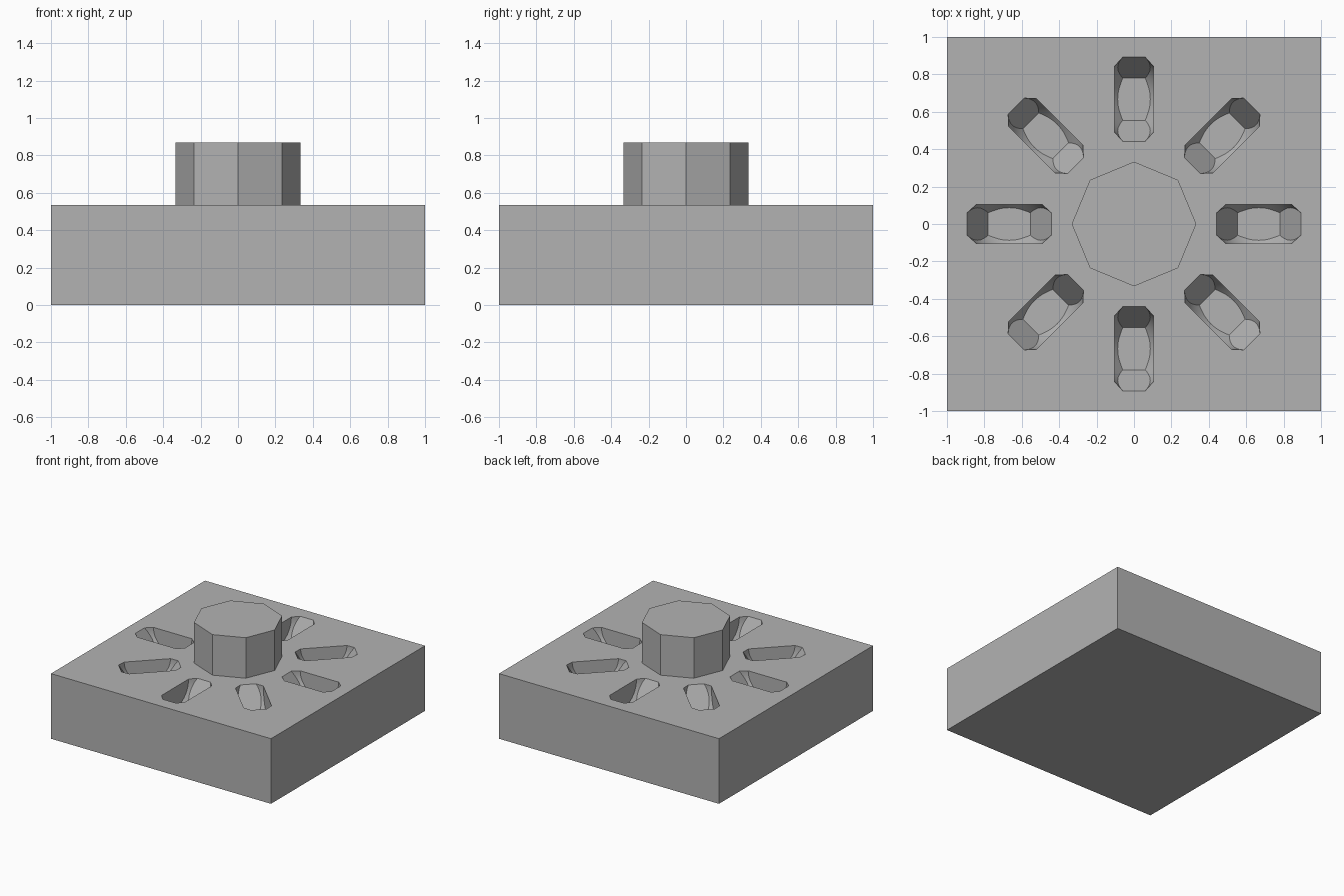
import bpy
import bmesh
from math import radians, cos, sin, pi
from mathutils import Matrix, Vector

BASE_H = 0.535
BOSS_TOP = 0.868
SLOT_DIST = 0.667      # centre of each slot from the middle
APOTHEM = 0.195        # hexagon centre to flat
RIM = 0.175            # radius where the chamfer meets the flat side
HALF_W = 0.105         # half the slot width
STEPS = 72             # samples around one cutter

old = bpy.data.objects.get("Cube")
if old:
    bpy.data.objects.remove(old, do_unlink=True)

grey = bpy.data.materials.new("plain grey")
grey.use_nodes = True
colour = (0.45, 0.45, 0.45, 1)
grey.diffuse_color = colour
grey.node_tree.nodes["Principled BSDF"].inputs["Base Color"].default_value = colour


def chamfered_hexagon(bm, turn):
    """Hexagonal prism with conical chamfers, its axis across the radial slot."""
    rings = [[], [], [], []]
    for i in range(STEPS):
        a = 2 * pi * i / STEPS
        off = (a % (pi / 3)) - pi / 6
        r = APOTHEM / cos(off)
        h = HALF_W - 0.9 * (r - RIM)
        for ring, (rad, y) in zip(rings, ((RIM, -HALF_W), (r, -h), (r, h), (RIM, HALF_W))):
            p = Vector((SLOT_DIST + rad * cos(a), y, BASE_H + rad * sin(a)))
            ring.append(bm.verts.new(turn @ p))
    for lower, upper in zip(rings, rings[1:]):
        for i in range(STEPS):
            j = (i + 1) % STEPS
            bm.faces.new((lower[i], upper[i], upper[j], lower[j]))
    bm.faces.new(rings[0])
    bm.faces.new(rings[3][::-1])


# Cutter: eight chamfered hexagons in a circle
bm = bmesh.new()
for k in range(8):
    chamfered_hexagon(bm, Matrix.Rotation(k * pi / 4, 3, "Z"))
bmesh.ops.recalc_face_normals(bm, faces=bm.faces)
bmesh.ops.dissolve_limit(bm, angle_limit=radians(0.5), verts=bm.verts, edges=bm.edges)
mesh = bpy.data.meshes.new("slot_cutter")
bm.to_mesh(mesh)
bm.free()
mesh.materials.append(grey)
cutter = bpy.data.objects.new("slot_cutter", mesh)
bpy.context.collection.objects.link(cutter)
cutter.hide_render = True

# Square base block
bpy.ops.mesh.primitive_cube_add(size=1, location=(0, 0, BASE_H / 2))
base = bpy.context.object
base.name = "base_block"
base.scale = (2, 2, BASE_H)
bpy.ops.object.transform_apply(location=True, rotation=True, scale=True)
base.data.materials.append(grey)

# Cut the slots
cut = base.modifiers.new("slots", "BOOLEAN")
cut.operation = "DIFFERENCE"
cut.solver = "EXACT"
cut.object = cutter
bpy.ops.object.modifier_apply(modifier=cut.name)
bpy.data.objects.remove(cutter, do_unlink=True)
bpy.ops.object.shade_smooth_by_angle(angle=radians(20))

# Eight-sided boss in the middle
bpy.ops.mesh.primitive_cylinder_add(vertices=8, radius=0.333, depth=BOSS_TOP - BASE_H,
                                    location=(0, 0, (BASE_H + BOSS_TOP) / 2))
boss = bpy.context.object
boss.name = "centre_boss"
boss.data.materials.append(grey)
